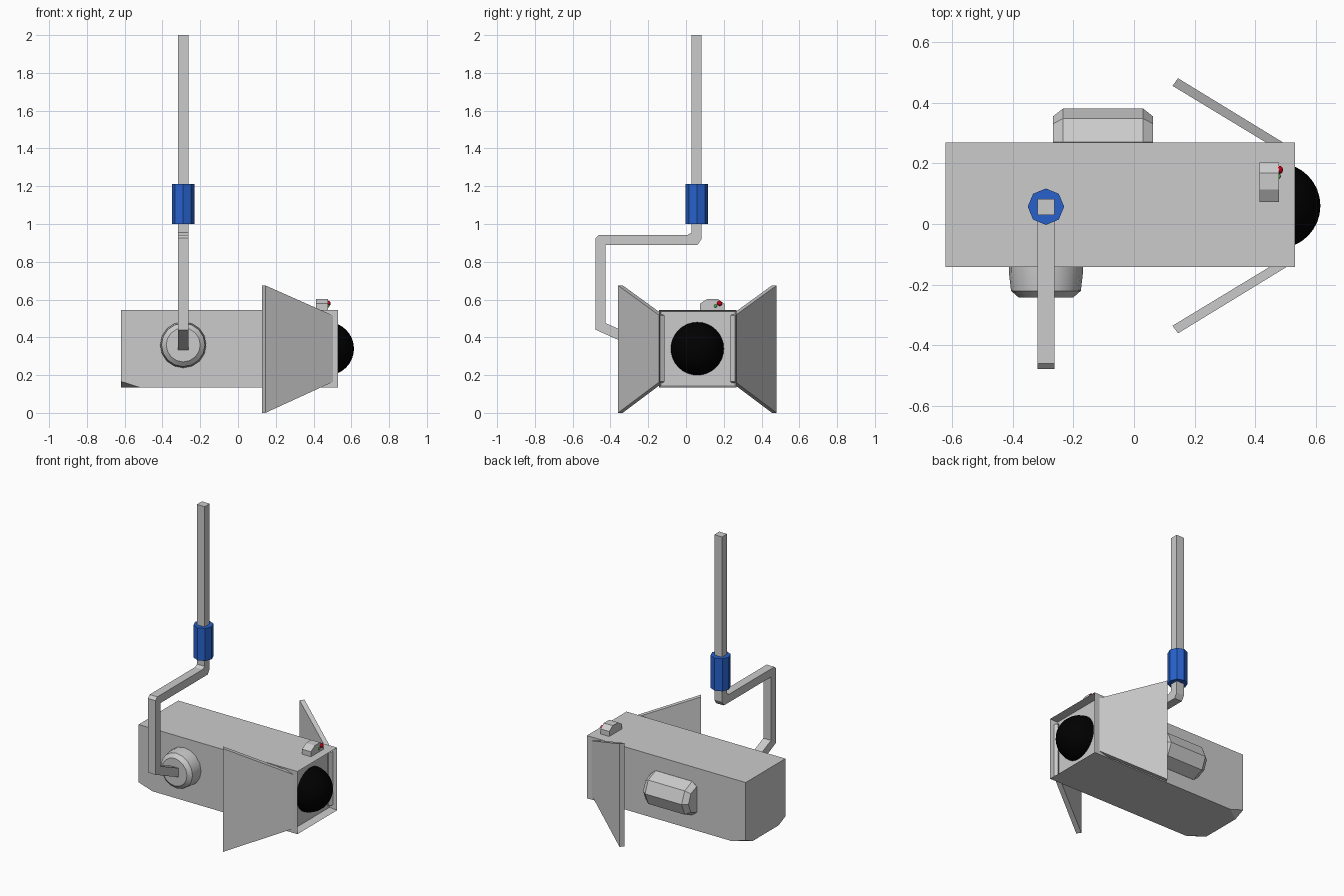
import bpy, bmesh, math
from mathutils import Matrix, Vector

if "Cube" in bpy.data.objects:
    bpy.data.objects.remove(bpy.data.objects["Cube"])

YC, ZC = 0.06, 0.34      # axis of the lamp housing
ARM_X = -0.29            # plane of the hanging arm


def finish(name, bm, color=None, smooth=None):
    bmesh.ops.recalc_face_normals(bm, faces=bm.faces)
    mesh = bpy.data.meshes.new(name)
    bm.to_mesh(mesh)
    bm.free()
    ob = bpy.data.objects.new(name, mesh)
    bpy.context.collection.objects.link(ob)
    if color:
        mat = bpy.data.materials.new(name + "_paint")
        mat.diffuse_color = (*color, 1)
        mat.use_nodes = True
        mat.node_tree.nodes["Principled BSDF"].inputs["Base Color"].default_value = mat.diffuse_color
        mesh.materials.append(mat)
    if smooth:
        bpy.ops.object.select_all(action='DESELECT')
        ob.select_set(True)
        bpy.context.view_layer.objects.active = ob
        bpy.ops.object.shade_smooth_by_angle(angle=math.radians(smooth))
    return ob


def loft(name, rings, color=None, smooth=None):
    """Skin a list of equal-length point rings and cap both ends."""
    bm = bmesh.new()
    vs = [[bm.verts.new(p) for p in r] for r in rings]
    n = len(vs[0])
    for a, b in zip(vs, vs[1:]):
        for i in range(n):
            j = (i + 1) % n
            bm.faces.new((a[i], a[j], b[j], b[i]))
    bm.faces.new(vs[0])
    bm.faces.new(vs[-1])
    return finish(name, bm, color, smooth)


def extrude_x(name, profile, x0, x1):
    return loft(name, [[(x, y, z) for y, z in profile] for x in (x0, x1)])


def lathe(name, center, axis, sides, stations, color=None, smooth=None):
    """Stations are (distance along axis, radius)."""
    c, ax = Vector(center), Vector(axis)
    u = Vector((0, 1, 0)) if abs(ax.y) < 0.5 else Vector((1, 0, 0))
    w = ax.cross(u)
    turns = [2 * math.pi * i / sides for i in range(sides)]
    return loft(name, [[c + ax * d + r * (u * math.cos(t) + w * math.sin(t))
                        for t in turns] for d, r in stations], color, smooth)


def ball(name, center, r, color, segs):
    bm = bmesh.new()
    bmesh.ops.create_uvsphere(bm, u_segments=segs, v_segments=segs // 2, radius=r,
                              matrix=Matrix.Translation(center) @ Matrix.Rotation(math.pi / 2, 4, 'Y'))
    return finish(name, bm, color, 50)


# Housing: box with a recessed front and two clipped lower rear corners
bm = bmesh.new()
bmesh.ops.create_cube(bm, size=1, matrix=Matrix.Translation((-0.045, YC + 0.003, ZC))
                      @ Matrix.Diagonal((1.15, 0.41, 0.41, 1)))
front = max(bm.faces, key=lambda f: f.calc_center_median().x)
bmesh.ops.inset_region(bm, faces=[front], thickness=0.012)
bmesh.ops.translate(bm, verts=front.verts, vec=(-0.05, 0, 0))
for side in (-1, 1):
    corner = Vector((-0.62, YC + 0.003 + side * 0.205, ZC - 0.205))
    a, b, c = (corner + Vector(v) for v in ((0.1, 0, 0), (0, -side * 0.07, 0), (0, 0, 0.032)))
    normal = (b - a).cross(c - a)
    if normal.dot(corner - a) < 0:
        normal.negate()
    bmesh.ops.bisect_plane(bm, geom=bm.verts[:] + bm.edges[:] + bm.faces[:],
                           plane_co=a, plane_no=normal, clear_outer=True)
    bmesh.ops.holes_fill(bm, edges=[e for e in bm.edges if e.is_boundary])
finish("housing", bm)

# Lens
ball("lens", (0.473, YC, ZC), 0.141, (0.0, 0.0, 0.0), 32)

# Side flaps, mirrored across the housing axis
flap = [((0.145, 0.42), (0.127, 0.395), 0.0, 0.675),
        ((0.505, 0.20), (0.49, 0.175), 0.165, 0.515)]
for label, s in (("front_flap", -1), ("rear_flap", 1)):
    loft(label, [[(x, YC + s * y, z) for (x, y), z in
                  ((o, lo), (o, hi), (i, hi), (i, lo))] for o, i, lo, hi in flap])

# Pivot knob on the front side
lathe("pivot_knob", (ARM_X, -0.13, 0.36), (0, -1, 0), 16,
      [(0, 0.122), (0.03, 0.122), (0.09, 0.115), (0.112, 0.09)], smooth=25)

# Octagonal capsule on the rear side
lathe("rear_capsule", (-0.102, 0.27, ZC), (1, 0, 0), 8,
      [(-0.164, 0.085), (-0.132, 0.11), (0.132, 0.11), (0.164, 0.085)])

# Hanging arm: bent square bar
arm = [(0.03, 2.0), (0.082, 2.0), (0.082, 0.92), (0.062, 0.89), (-0.425, 0.89),
       (-0.425, 0.475), (-0.2, 0.375), (-0.2, 0.315), (-0.478, 0.44),
       (-0.478, 0.925), (-0.46, 0.943), (0.01, 0.943), (0.03, 0.955)]
extrude_x("hanging_arm", arm, ARM_X - 0.028, ARM_X + 0.028)

# Blue grip collar
lathe("collar", (ARM_X, 0.057, 1.0), (0, 0, 1), 8, [(0, 0.06), (0.213, 0.06)],
      color=(0.02, 0.12, 0.6))

# Indicator box with two small lights
extrude_x("indicator_box", [(0.073, 0.54), (0.073, 0.578), (0.113, 0.603), (0.168, 0.603),
                            (0.203, 0.578), (0.203, 0.54)], 0.413, 0.477)
ball("red_light", (0.477, 0.178, 0.58), 0.014, (0.6, 0.0, 0.01), 12)
ball("green_light", (0.475, 0.157, 0.566), 0.009, (0.05, 0.5, 0.05), 12)
